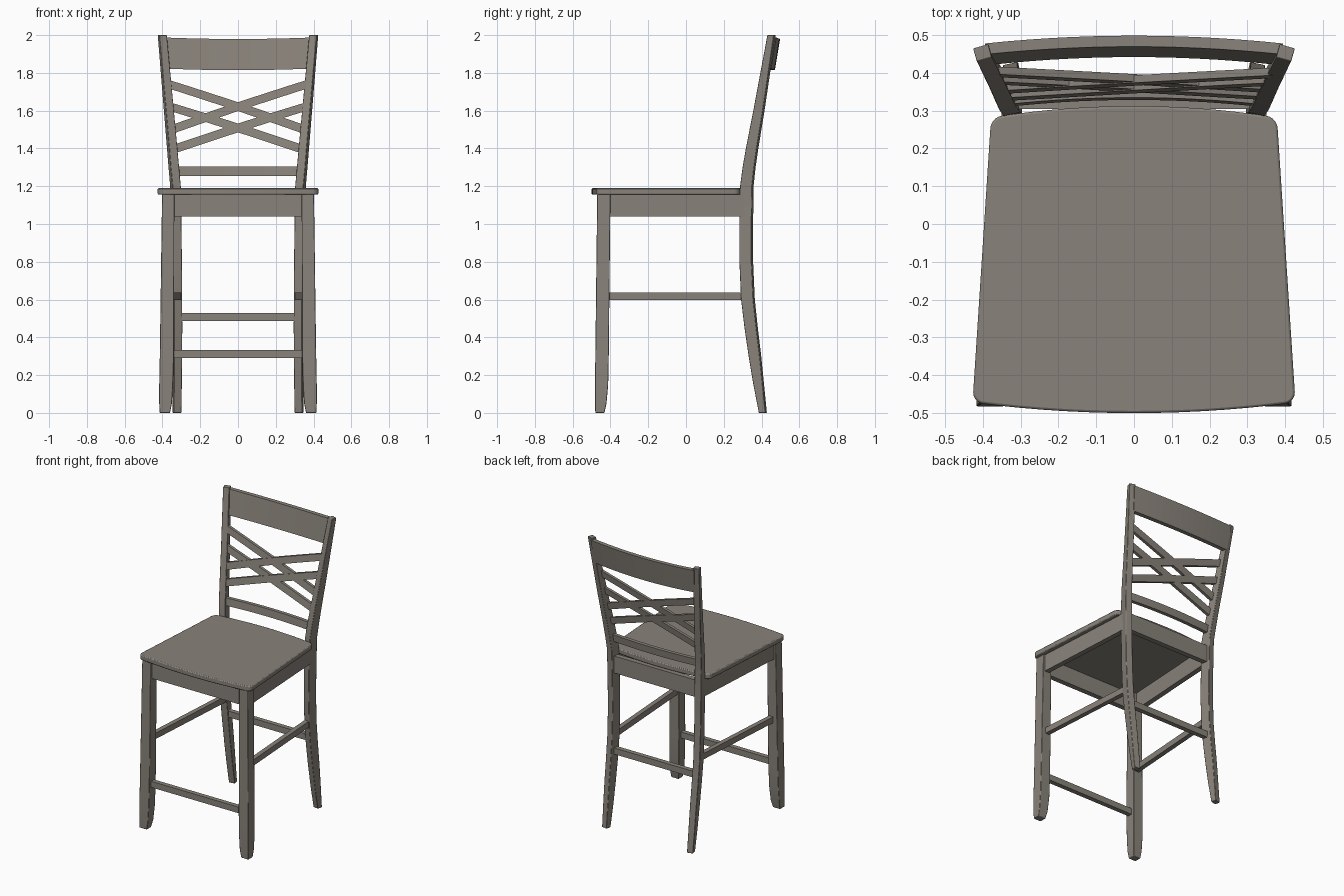
import bpy, bmesh, math

if "Cube" in bpy.data.objects:
    bpy.data.objects.remove(bpy.data.objects["Cube"])

wood = bpy.data.materials.new("grey brown wood")
wood.diffuse_color = (0.25, 0.225, 0.195, 1)
wood.use_nodes = True
wood.node_tree.nodes["Principled BSDF"].inputs["Base Color"].default_value = wood.diffuse_color


def finish(name, bm, bevel=0.0):
    bmesh.ops.recalc_face_normals(bm, faces=bm.faces)
    me = bpy.data.meshes.new(name)
    bm.to_mesh(me)
    bm.free()
    me.materials.append(wood)
    ob = bpy.data.objects.new(name, me)
    bpy.context.collection.objects.link(ob)
    bpy.ops.object.select_all(action='DESELECT')
    ob.select_set(True)
    bpy.context.view_layer.objects.active = ob
    bpy.ops.object.shade_smooth_by_angle(angle=math.radians(30))
    if bevel:
        m = ob.modifiers.new("soft edges", 'BEVEL')
        m.width, m.segments, m.limit_method = bevel, 2, 'ANGLE'
        m.angle_limit = math.radians(40)
    return ob


def loft(name, sections, bevel=0.0):
    """Skin a list of four-point cross-sections and cap the ends."""
    bm = bmesh.new()
    rings = [[bm.verts.new(p) for p in s] for s in sections]
    for a, b in zip(rings, rings[1:]):
        for i in range(4):
            j = (i + 1) % 4
            bm.faces.new((a[i], a[j], b[j], b[i]))
    bm.faces.new(rings[0])
    bm.faces.new(rings[-1])
    return finish(name, bm, bevel)


def section(z, cx, cy, w, d, ang=0):
    c, s = math.cos(ang), math.sin(ang)
    return [(cx + u * w / 2 * c - v * d / 2 * s, cy + u * w / 2 * s + v * d / 2 * c, z)
            for u, v in ((-1, -1), (1, -1), (1, 1), (-1, 1))]


def beam(name, a, b, z0, z1, t):
    """Straight rail between two plan points."""
    dx, dy = b[0] - a[0], b[1] - a[1]
    n = math.hypot(dx, dy)
    nx, ny = -dy / n * t / 2, dx / n * t / 2
    loft(name, [[(p[0] - nx, p[1] - ny, z0), (p[0] + nx, p[1] + ny, z0),
                 (p[0] + nx, p[1] + ny, z1), (p[0] - nx, p[1] - ny, z1)] for p in (a, b)])


# rear post stations: z, centre x, centre y, width, depth, turn in degrees
POST = [(0, .323, .407, .041, .036, 12), (.15, .323, .385, .043, .050, 12),
        (.3, .323, .365, .044, .060, 12), (.45, .323, .345, .045, .064, 12),
        (.6, .324, .328, .045, .066, 12), (.8, .325, .319, .045, .066, 12),
        (1.0, .328, .319, .045, .066, 12), (1.2, .331, .322, .045, .065, 12),
        (1.3, .340, .334, .045, .062, 12), (1.4, .3485, .350, .044, .059, 13),
        (1.6, .366, .386, .043, .052, 14), (2.0, .401, .453, .041, .036, 16)]


def post_at(z, k):
    for a, b in zip(POST, POST[1:]):
        if z <= b[0]:
            return a[k] + (b[k] - a[k]) * (z - a[0]) / (b[0] - a[0])
    return POST[-1][k]


def back_rail(name, zl, zr, h, t, off, sag, drop=0.0, n=14):
    """Bowed back member running from post to post, following their lean."""
    secs = []
    for i in range(n + 1):
        u = -1 + 2 * i / n
        bow = 1 - u * u
        zc = zl + (zr - zl) * (u + 1) / 2 - drop * bow
        s = []
        for dz, dy in ((-1, -1), (-1, 1), (1, 1), (1, -1)):
            z = zc + dz * h / 2
            s.append((u * post_at(z, 1) * .985, post_at(z, 2) + off + sag * bow + dy * t / 2, z))
        secs.append(s)
    loft(name, secs)


# legs and side rails, mirrored left and right
FRONT = [(0, .360, .415, -.480, -.432), (.05, .350, .417, -.482, -.421),
         (.15, .344, .417, -.482, -.412), (.3, .340, .414, -.480, -.409),
         (1.157, .337, .402, -.470, -.400)]
for s, side in ((-1, "left"), (1, "right")):
    loft("rear_post_" + side,
         [section(z, s * x, y, w, d, -s * math.radians(a)) for z, x, y, w, d, a in POST], .003)
    loft("front_leg_" + side,
         [section(z, s * (a + b) / 2, (c + d) / 2, b - a, d - c) for z, a, b, c, d in FRONT], .003)
    beam("side_apron_" + side, (s * .374, -.42), (s * .332, .31), 1.04, 1.157, .035)
    beam("side_stretcher_" + side, (s * .366, -.42), (s * .318, .31), .597, .638, .032)

# front and rear aprons and stretchers
beam("front_apron", (-.36, -.44), (.36, -.44), 1.04, 1.157, .035)
beam("rear_apron", (-.325, .322), (.325, .322), 1.04, 1.157, .035)
beam("front_stretcher", (-.37, -.445), (.37, -.445), .29, .332, .032)
beam("rear_stretcher", (-.32, .335), (.32, .335), .487, .53, .032)

# back: top rail, lower rail and the double cross of slats
back_rail("top_rail", 1.905, 1.905, .165, .029, .012, .022, .008)
back_rail("lower_back_rail", 1.28, 1.28, .05, .025, -.006, .018)
for i, (hi, lo) in enumerate(((1.742, 1.50), (1.622, 1.395))):
    back_rail("cross_slat_down_%d" % (i + 1), hi, lo, .047, .02, -.007, 0)
    back_rail("cross_slat_up_%d" % (i + 1), lo, hi, .047, .02, -.010, 0)

# seat: tapered slab with bowed front and back and rounded corners
bm = bmesh.new()
N = 14
us = [-1 + 2 * i / N for i in range(N + 1)]
pts = [(u * .427, -.472 - .028 * (1 - u * u)) for u in us]
pts += [(-u * .378, .282 + .03 * (1 - u * u)) for u in us]
low = [bm.verts.new((x, y, 1.155)) for x, y in pts]
top = [bm.verts.new((x, y, 1.19)) for x, y in pts]
bm.faces.new(low)
bm.faces.new(top)
for i in range(len(pts)):
    j = (i + 1) % len(pts)
    bm.faces.new((low[i], low[j], top[j], top[i]))
corners = [bm.edges.get((low[i], top[i])) for i in (0, N, N + 1, 2 * N + 1)]
bmesh.ops.bevel(bm, geom=corners, offset=.028, segments=5, profile=.5, affect='EDGES')
finish("seat", bm, .006)
